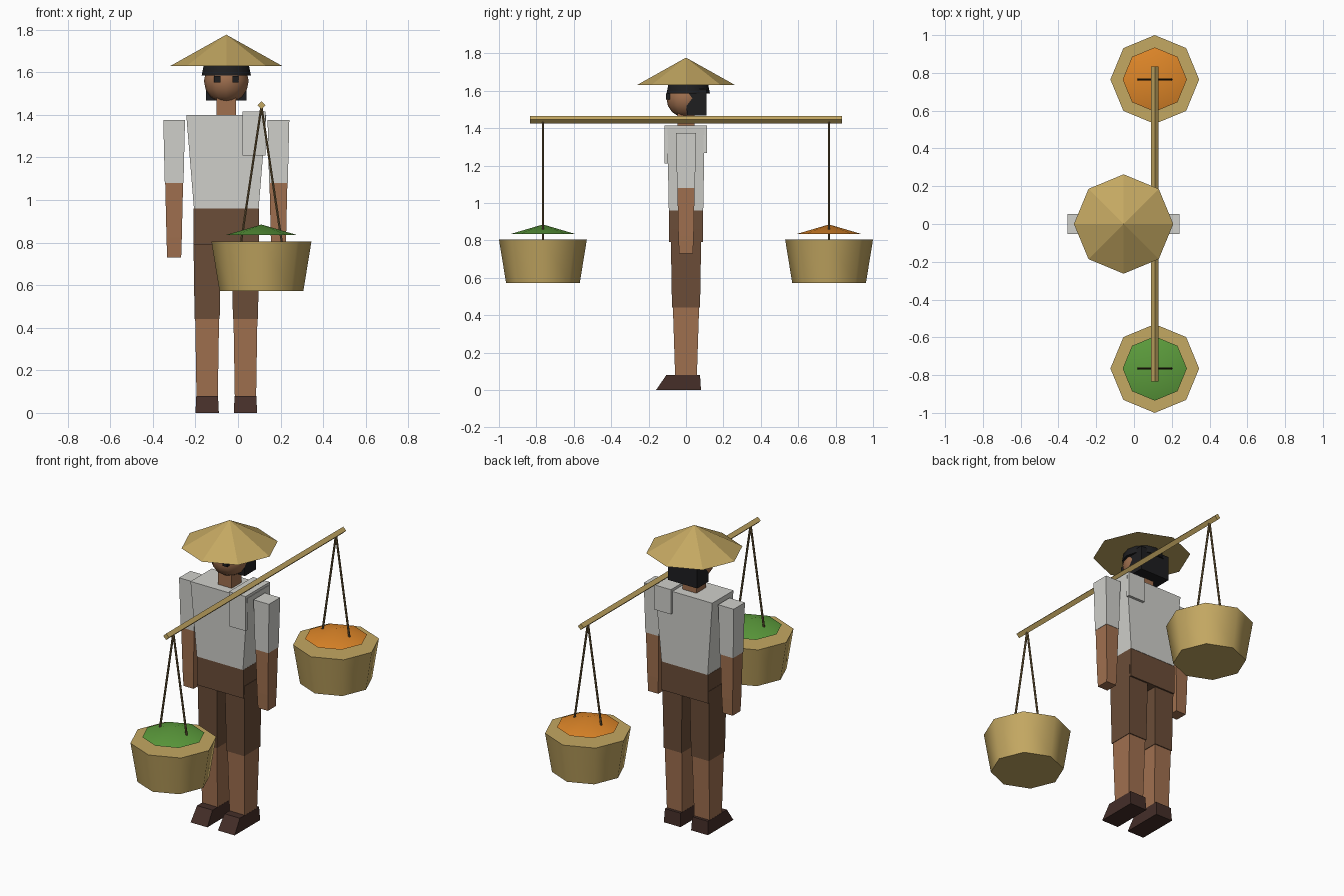
import bpy, bmesh, math
from mathutils import Vector, Matrix

if "Cube" in bpy.data.objects:
    bpy.data.objects.remove(bpy.data.objects["Cube"])

CX = -0.055          # centre line of the figure
PX = 0.11            # centre line of pole and baskets


def material(name, r, g, b):
    lin = [((c / 255 + 0.055) / 1.055) ** 2.4 for c in (r, g, b)]
    m = bpy.data.materials.new(name)
    m.diffuse_color = (*lin, 1)
    m.use_nodes = True
    m.node_tree.nodes["Principled BSDF"].inputs["Base Color"].default_value = m.diffuse_color
    return m


STRAW = material("straw", 196, 168, 98)
SHIRT = material("shirt_grey", 208, 208, 203)
SKIN = material("skin", 160, 112, 79)
SHORTS = material("shorts_brown", 107, 77, 56)
SHOE = material("shoe_brown", 68, 46, 40)
HAIR = material("black", 30, 30, 32)
ROPE = material("rope_brown", 112, 92, 58)
GREEN = material("green", 92, 156, 60)
ORANGE = material("orange", 222, 134, 40)


def finish(name, bm, mat, smooth=None):
    bmesh.ops.recalc_face_normals(bm, faces=bm.faces)
    me = bpy.data.meshes.new(name)
    bm.to_mesh(me)
    bm.free()
    me.materials.append(mat)
    ob = bpy.data.objects.new(name, me)
    bpy.context.collection.objects.link(ob)
    if smooth:
        bpy.ops.object.select_all(action='DESELECT')
        ob.select_set(True)
        bpy.context.view_layer.objects.active = ob
        bpy.ops.object.shade_smooth_by_angle(angle=math.radians(smooth))
    return ob


def block(name, mat, bottom, top):
    """Tapered box; each end is (x0, x1, y0, y1, z)."""
    bm = bmesh.new()
    rings = []
    for x0, x1, y0, y1, z in (bottom, top):
        rings.append([bm.verts.new(p) for p in
                      ((x0, y0, z), (x1, y0, z), (x1, y1, z), (x0, y1, z))])
    lo, hi = rings
    bm.faces.new(lo)
    bm.faces.new(hi)
    for i in range(4):
        j = (i + 1) % 4
        bm.faces.new((lo[i], lo[j], hi[j], hi[i]))
    return finish(name, bm, mat)


def taper(name, mat, cx, z0, hx0, hy0, z1, hx1, hy1):
    return block(name, mat, (cx - hx0, cx + hx0, -hy0, hy0, z0),
                 (cx - hx1, cx + hx1, -hy1, hy1, z1))


def cone(name, mat, a, b, r0, r1, sides, smooth=None):
    """Capped cone or cylinder from point a to point b."""
    a, b = Vector(a), Vector(b)
    d = b - a
    rot = Matrix.Identity(4)
    if abs(d.normalized().z) < 0.9999:
        rot = Vector((0, 0, 1)).rotation_difference(d).to_matrix().to_4x4()
    bm = bmesh.new()
    bmesh.ops.create_cone(bm, cap_ends=True, segments=sides, radius1=r0,
                          radius2=r1, depth=d.length,
                          matrix=Matrix.Translation((a + b) / 2) @ rot)
    bmesh.ops.remove_doubles(bm, verts=bm.verts, dist=1e-5)
    return finish(name, bm, mat, smooth)


# Torso, hips and neck
taper("torso", SHIRT, CX, 0.96, 0.152, 0.092, 1.40, 0.188, 0.10)
taper("hips", SHORTS, CX, 0.79, 0.153, 0.09, 0.96, 0.153, 0.09)
taper("neck", SKIN, CX, 1.39, 0.045, 0.045, 1.49, 0.045, 0.045)

# Arms and legs, mirrored about the centre line
for s, side in ((-1, "right"), (1, "left")):
    ax = CX + s * 0.245
    taper(side + "_sleeve", SHIRT, ax, 1.08, 0.044, 0.048, 1.375, 0.051, 0.053)
    taper(side + "_forearm", SKIN, ax, 0.825, 0.036, 0.041, 1.08, 0.042, 0.046)
    taper(side + "_hand", SKIN, ax, 0.73, 0.033, 0.037, 0.825, 0.036, 0.041)
    lx = CX + s * 0.09
    taper(side + "_short_leg", SHORTS, lx, 0.44, 0.059, 0.075, 0.86, 0.065, 0.082)
    taper(side + "_shin", SKIN, lx, 0.07, 0.050, 0.058, 0.44, 0.056, 0.07)
    block(side + "_shoe", SHOE, (lx - 0.055, lx + 0.055, -0.16, 0.08, 0),
          (lx - 0.051, lx + 0.051, -0.105, 0.075, 0.08))

# Head
bm = bmesh.new()
bmesh.ops.create_uvsphere(bm, u_segments=12, v_segments=8, radius=0.105,
                          matrix=Matrix.Translation((CX, 0, 1.56)))
finish("head", bm, SKIN, 60)

# Hair: half-dome cap and a block at the back
bm = bmesh.new()
bmesh.ops.create_uvsphere(bm, u_segments=12, v_segments=8, radius=0.116)
cut = bmesh.ops.bisect_plane(bm, geom=bm.verts[:] + bm.edges[:] + bm.faces[:],
                             plane_co=(0, 0, 0), plane_no=(0, 0, 1),
                             clear_inner=True)
bmesh.ops.holes_fill(bm, edges=[e for e in bm.edges if e.is_boundary])
bmesh.ops.translate(bm, verts=bm.verts, vec=(CX, 0.012, 1.585))
finish("hair_cap", bm, HAIR, 50)
block("back_hair", HAIR, (CX - 0.096, CX + 0.096, 0.005, 0.11, 1.467),
      (CX - 0.096, CX + 0.096, 0.0, 0.11, 1.61))

# Eyes
for s, side in ((-1, "right"), (1, "left")):
    ex = CX + s * 0.043
    block(side + "_eye", HAIR, (ex - 0.015, ex + 0.015, -0.107, -0.085, 1.553),
          (ex - 0.015, ex + 0.015, -0.107, -0.085, 1.584))

# Straw hat
cone("hat", STRAW, (CX, 0, 1.63), (CX, 0, 1.777), 0.263, 0, 8)

# Folded cloth under the pole: top pad with front and back flaps
for name, y0, y1, z0, z1 in (("cloth_top", -0.115, 0.113, 1.39, 1.415),
                             ("cloth_front", -0.115, -0.095, 1.21, 1.40),
                             ("cloth_back", 0.093, 0.113, 1.268, 1.40)):
    block(name, SHIRT, (0.02, 0.13, y0, y1, z0), (0.02, 0.13, y0, y1, z1))

# Carrying pole
cone("pole", STRAW, (PX, -0.833, 1.445), (PX, 0.833, 1.445), 0.019, 0.019, 4)

# Baskets with produce and ropes
for s, end, mat in ((-1, "front", GREEN), (1, "rear", ORANGE)):
    y = s * 0.765
    cone(end + "_basket", STRAW, (PX, y, 0.572), (PX, y, 0.805), 0.197, 0.235, 8, 50)
    cone(end + "_produce", mat, (PX, y, 0.835), (PX, y, 0.885), 0.17, 0, 8, 50)
    for k, side in ((-1, "right"), (1, "left")):
        cone(f"{end}_{side}_rope", ROPE, (PX + k * 0.096, y, 0.80),
             (PX, y, 1.44), 0.006, 0.006, 6)
